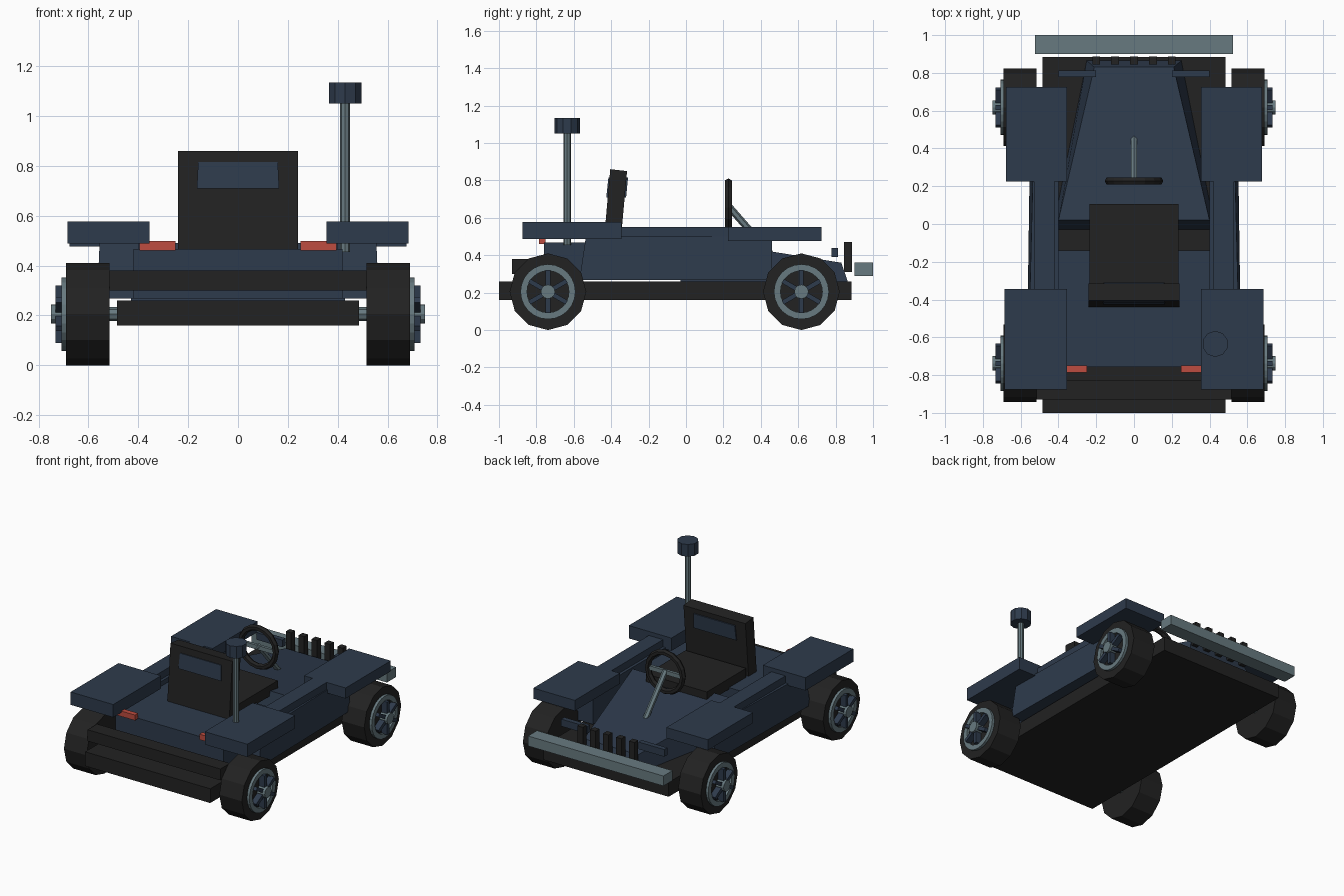
import bpy, bmesh, math
from mathutils import Vector, Matrix

if "Cube" in bpy.data.objects:
    bpy.data.objects.remove(bpy.data.objects["Cube"])


def material(name, rgb):
    m = bpy.data.materials.new(name)
    m.diffuse_color = (*rgb, 1)
    m.use_nodes = True
    m.node_tree.nodes["Principled BSDF"].inputs["Base Color"].default_value = m.diffuse_color
    return m


BLUE = material("navy_blue", (0.027, 0.043, 0.072))
BLACK = material("soft_black", (0.016, 0.016, 0.016))
GREY = material("steel_grey", (0.137, 0.195, 0.216))
RED = material("signal_red", (0.51, 0.072, 0.05))


def finish(name, bm, mat):
    bmesh.ops.recalc_face_normals(bm, faces=bm.faces)
    me = bpy.data.meshes.new(name)
    bm.to_mesh(me)
    bm.free()
    me.materials.append(mat)
    ob = bpy.data.objects.new(name, me)
    bpy.context.collection.objects.link(ob)
    return ob


def loft(name, lower, upper, mat):
    """Solid between two outlines with the same number of points."""
    bm = bmesh.new()
    a = [bm.verts.new(p) for p in lower]
    b = [bm.verts.new(p) for p in upper]
    n = len(a)
    bm.faces.new(a)
    bm.faces.new(b)
    for i in range(n):
        j = (i + 1) % n
        bm.faces.new((a[i], a[j], b[j], b[i]))
    return finish(name, bm, mat)


def rect(x0, x1, y0, y1, z):
    return [(x0, y0, z), (x1, y0, z), (x1, y1, z), (x0, y1, z)]


def box(name, x, y, z, mat):
    return loft(name, rect(*x, *y, z[0]), rect(*x, *y, z[1]), mat)


def rod(name, p, q, r, sides, mat, turn=0.0):
    """Cylinder between two points."""
    p, q = Vector(p), Vector(q)
    bm = bmesh.new()
    bmesh.ops.create_cone(bm, cap_ends=True, segments=sides, radius1=r, radius2=r,
                          depth=(q - p).length)
    rot = (q - p).to_track_quat('Z', 'Y').to_matrix().to_4x4()
    bm.transform(Matrix.Translation((p + q) / 2) @ rot @ Matrix.Rotation(turn, 4, 'Z'))
    return finish(name, bm, mat)


def ring(name, x0, x1, y, z, r0, r1, sides, mat):
    """Flat annulus around the x axis."""
    bm = bmesh.new()
    loops = []
    for x, r in ((x0, r0), (x0, r1), (x1, r1), (x1, r0)):
        loops.append([bm.verts.new((x, y + r * math.cos(t), z + r * math.sin(t)))
                      for t in (2 * math.pi * i / sides for i in range(sides))])
    for k in range(4):
        a, b = loops[k], loops[(k + 1) % 4]
        for i in range(sides):
            j = (i + 1) % sides
            bm.faces.new((a[i], a[j], b[j], b[i]))
    return finish(name, bm, mat)


# chassis and bumpers
box("chassis_plate", (-.485, .485), (-1, .885), (.16, .26), BLACK)
box("rear_bar", (-.515, .515), (-.93, -.825), (.30, .38), BLACK)
box("front_bumper", (-.525, .525), (.90, 1.0), (.29, .36), GREY)

# body: rear deck and sloping hood, with an open foot well between
box("rear_deck", (-.42, .42), (-.758, -.14), (.268, .467), BLUE)
loft("hood",
     [(-.43, -.03, .26), (.43, -.03, .26), (.25, .865, .26), (-.25, .865, .26)],
     [(-.40, .02, .49), (.40, .02, .49), (.21, .83, .36), (-.21, .83, .36)], BLUE)
for i in range(5):
    x = -.2 + .1 * i
    box("grille_bar", (x - .021, x + .021), (.845, .888), (.31, .47), BLACK)

# seat
box("seat_cushion", (-.235, .235), (-.33, .105), (.455, .53), BLACK)
loft("seat_back", rect(-.24, .24, -.44, -.35, .465),
     [(-.24, -.405, .86), (.24, -.405, .86), (.24, -.315, .85), (-.24, -.315, .85)], BLACK)
loft("headrest_panel", rect(-.165, .165, -.426, -.32, .71),
     rect(-.16, .16, -.415, -.31, .815), BLUE)

# steering
bm = bmesh.new()
SEG, SIDE = 16, 6
loops = []
for i in range(SEG):
    t = 2 * math.pi * i / SEG
    loop = []
    for k in range(SIDE):
        u = 2 * math.pi * k / SIDE
        r = .135 + .02 * math.cos(u)
        loop.append(bm.verts.new((r * math.cos(t), .227 + .022 * math.sin(u),
                                  .655 + r * math.sin(t))))
    loops.append(loop)
for i in range(SEG):
    a, b = loops[i], loops[(i + 1) % SEG]
    for k in range(SIDE):
        m = (k + 1) % SIDE
        bm.faces.new((a[k], a[m], b[m], b[k]))
finish("steering_wheel", bm, BLACK)
box("steering_spoke", (-.125, .125), (.217, .237), (.64, .67), GREY)
rod("steering_column", (0, .225, .665), (0, .47, .385), .019, 6, GREY)

# antenna
rod("antenna_pole", (.43, -.635, .455), (.43, -.635, 1.06), .02, 8, GREY)
rod("antenna_cap", (.43, -.635, 1.05), (.43, -.635, 1.135), .069, 10, BLUE)

# parts on both sides
for s, side in ((-1, "left"), (1, "right")):
    def sbox(name, x, y, z, mat):
        return box(f"{side}_{name}", sorted((s * x[0], s * x[1])), y, z, mat)

    loft(f"{side}_side_pod",
         [(s * .40, -.57, .268), (s * .565, -.57, .268), (s * .55, .46, .268), (s * .40, .46, .268)],
         [(s * .40, -.535, .50), (s * .555, -.535, .50), (s * .53, .46, .50), (s * .40, .46, .50)],
         BLUE)
    sbox("side_rail", (.42, .53), (-.36, .25), (.50, .55), BLUE)
    sbox("front_fender", (.355, .677), (.225, .725), (.476, .55), BLUE)
    sbox("rear_fender", (.355, .685), (-.875, -.345), (.488, .578), BLUE)
    sbox("tail_light", (.25, .395), (-.785, -.75), (.46, .498), RED)
    sbox("headlight", (.20, .40), (.777, .812), (.39, .44), BLUE)

    # wheels
    zc = .205
    for y, end in ((-.738, "rear"), (.617, "front")):
        tag = f"{side}_{end}"
        rod(f"{tag}_axle", (s * .3, y, zc), (s * .55, y, zc), .028, 8, GREY)
        rod(f"{tag}_tyre", (s * .515, y, zc), (s * .69, y, zc), .205, 12, BLACK)
        ring(f"{tag}_rim", s * .685, s * .708, y, zc, .112, .147, 24, GREY)
        rod(f"{tag}_hub", (s * .685, y, zc), (s * .75, y, zc), .038, 12, GREY)
        bm = bmesh.new()
        for k in range(6):
            a = math.pi / 2 + k * math.pi / 3
            m = (Matrix.Translation((s * .71, y, zc)) @ Matrix.Rotation(a, 4, 'X')
                 @ Matrix.Translation((0, .07, 0)) @ Matrix.Diagonal((.045, .09, .025, 1)))
            bmesh.ops.create_cube(bm, size=1, matrix=m)
        finish(f"{tag}_spokes", bm, BLUE)
